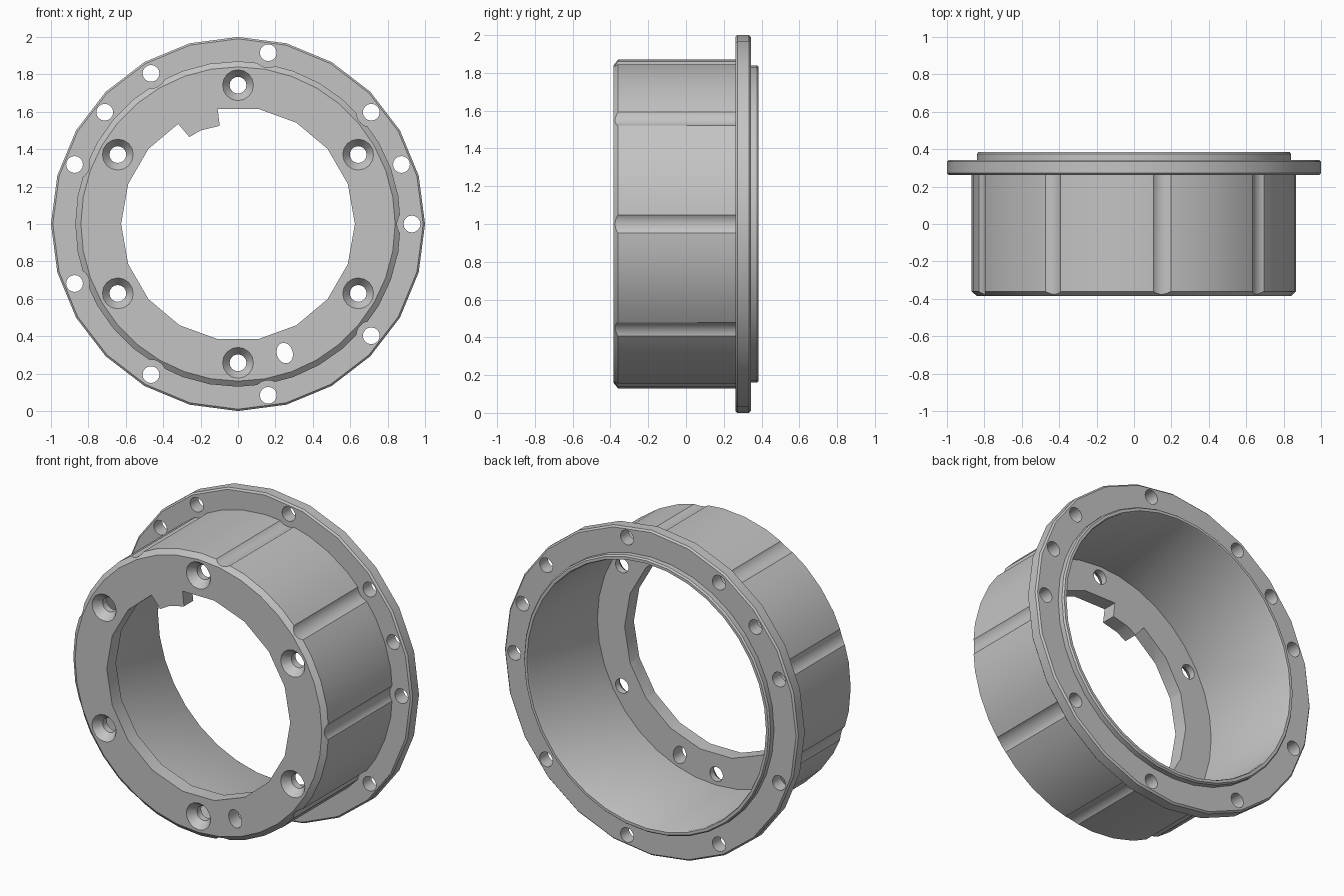
import bpy, bmesh
from math import cos, sin, radians, tau

if "Cube" in bpy.data.objects:
    bpy.data.objects.remove(bpy.data.objects["Cube"])

GREY = (0.55, 0.55, 0.55, 1)
metal = bpy.data.materials.new("plain grey")
metal.use_nodes = True
metal.diffuse_color = GREY
metal.node_tree.nodes["Principled BSDF"].inputs["Base Color"].default_value = GREY


def polar(r, deg):
    return r * cos(radians(deg)), r * sin(radians(deg))


def finish(name, bm):
    bmesh.ops.recalc_face_normals(bm, faces=bm.faces)
    mesh = bpy.data.meshes.new(name)
    bm.to_mesh(mesh)
    bm.free()
    mesh.materials.append(metal)
    ob = bpy.data.objects.new(name, mesh)
    bpy.context.collection.objects.link(ob)
    return ob


def lathe(name, profile, steps):
    """Closed (radius, y) profile turned about the y axis at z = 1."""
    bm = bmesh.new()
    rings = []
    for i in range(steps):
        a = tau * i / steps
        rings.append([bm.verts.new((r * cos(a), y, 1 + r * sin(a))) for r, y in profile])
    n = len(profile)
    for i in range(steps):
        p, q = rings[i], rings[(i + 1) % steps]
        for j in range(n):
            k = (j + 1) % n
            bm.faces.new((p[j], p[k], q[k], q[j]))
    return finish(name, bm)


def loft(bm, *sections):
    """Closed solid through (outline, y) sections."""
    rings = [[bm.verts.new((x, y, 1 + z)) for x, z in pts] for pts, y in sections]
    bm.faces.new(rings[0])
    bm.faces.new(rings[-1][::-1])
    for f, b in zip(rings, rings[1:]):
        for i in range(len(f)):
            j = (i + 1) % len(f)
            bm.faces.new((f[i], b[i], b[j], f[j]))


def disc(centre, rx, rz=None, sides=16, tilt=0):
    pts = []
    for i in range(sides):
        a = tau * i / sides
        x, z = rx * cos(a), (rz or rx) * sin(a)
        c, s = cos(tilt), sin(tilt)
        pts.append((centre[0] + x * c - z * s, centre[1] + x * s + z * c))
    return pts


def select(ob):
    bpy.ops.object.select_all(action="DESELECT")
    ob.select_set(True)
    bpy.context.view_layer.objects.active = ob


def cut(target, bm):
    cutter = finish("cutter", bm)
    cutter.hide_render = True
    mod = target.modifiers.new("cut", "BOOLEAN")
    mod.operation, mod.solver, mod.object = "DIFFERENCE", "MANIFOLD", cutter
    select(target)
    bpy.ops.object.modifier_apply(modifier=mod.name)
    bpy.data.objects.remove(cutter)
    bpy.ops.object.shade_smooth_by_angle(angle=radians(30))


FRONT, PLATE_BACK = -0.385, -0.295

# Barrel with front plate, chamfered front rim and rear lip
barrel = lathe("barrel", [
    (0.5, FRONT), (0.84, FRONT), (0.87, -0.36), (0.87, 0.3), (0.84, 0.3),
    (0.84, 0.375), (0.832, 0.385), (0.815, 0.385), (0.81, 0.375),
    (0.81, PLATE_BACK), (0.5, PLATE_BACK)], 36)
bm = bmesh.new()

# Centre opening, with the locating tab left standing in it
opening = [polar(0.625, a) for a in range(120, 461, 20)]
opening += [(-0.098, 0.525), (-0.2, 0.5), (-0.26, 0.465), (-0.32, 0.535)]
loft(bm, (opening, -0.5), (opening, -0.2))

# Countersunk screw holes and the oval drain hole
for a in range(30, 390, 60):
    c = polar(0.742, a)
    narrow = disc(c, 0.045)
    loft(bm, (disc(c, 0.09), -0.395), (narrow, -0.335), (narrow, -0.2))
drain = disc((0.25, -0.69), 0.043, 0.056, tilt=0.3)
loft(bm, (drain, -0.5), (drain, -0.2))

# Bolt clearance grooves along the barrel
for a in range(0, 360, 40):
    ring = disc(polar(0.93, a), 0.08, sides=24)
    loft(bm, (ring, -0.5), (ring, 0.28))
cut(barrel, bm)

# Mounting flange with bolt holes
flange = lathe("flange", [
    (0.835, 0.262), (0.99, 0.262), (1, 0.272), (1, 0.333), (0.99, 0.343),
    (0.835, 0.343)], 24)
bm = bmesh.new()
for a in [*range(0, 360, 40), 20, 140]:
    ring = disc(polar(0.93, a), 0.045)
    loft(bm, (ring, 0.1), (ring, 0.5))
cut(flange, bm)
